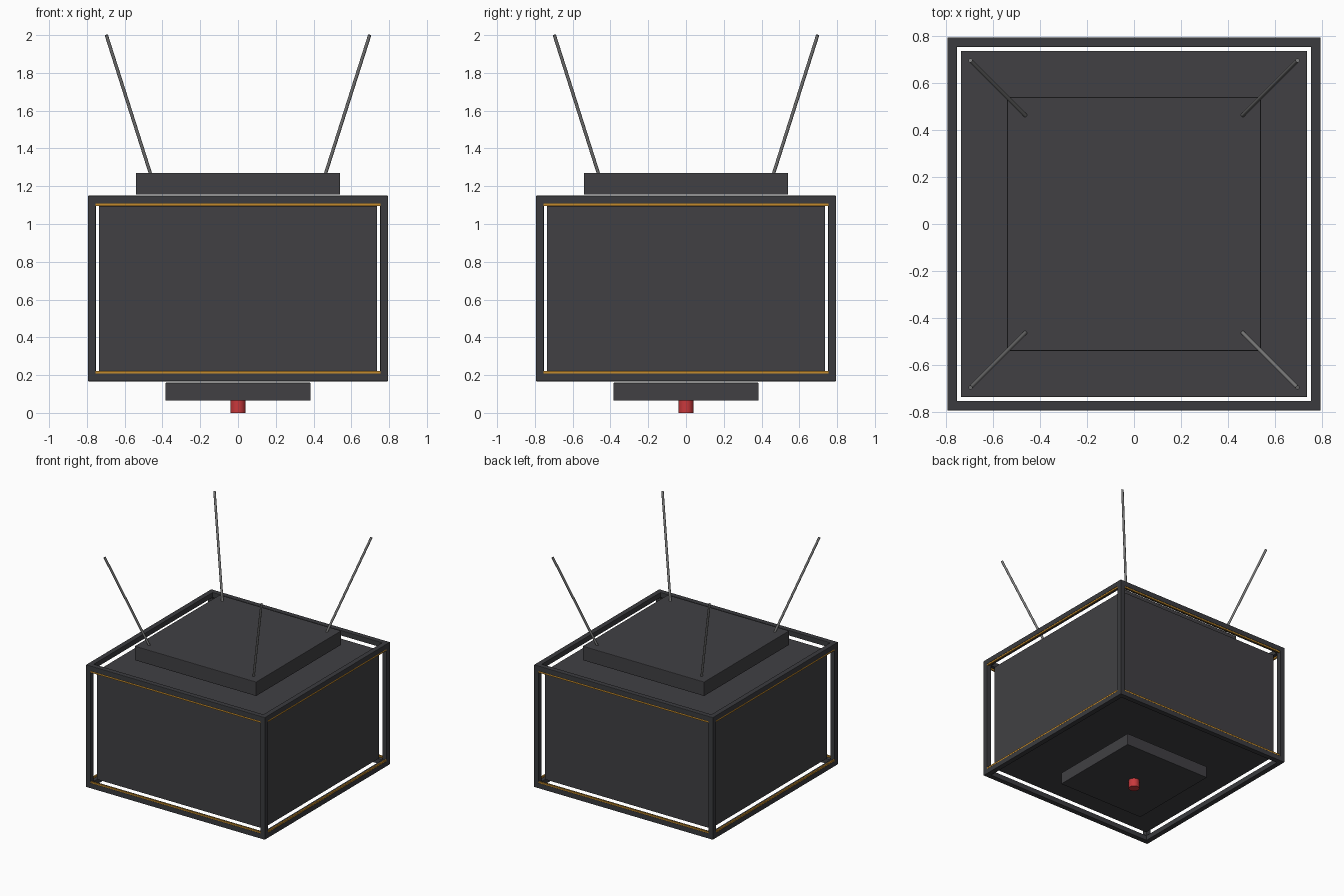
import bpy, math
from mathutils import Vector, Matrix

if "Cube" in bpy.data.objects:
    bpy.data.objects.remove(bpy.data.objects["Cube"])


def mat(name, rgb):
    m = bpy.data.materials.new(name)
    m.diffuse_color = (*rgb, 1)
    m.use_nodes = True
    m.node_tree.nodes["Principled BSDF"].inputs["Base Color"].default_value = m.diffuse_color
    return m


BODY = mat("charcoal", (0.052, 0.051, 0.057))
FRAME = mat("dark grey", (0.043, 0.044, 0.049))
AMBER = mat("amber", (0.56, 0.26, 0.025))
STEEL = mat("steel grey", (0.20, 0.20, 0.20))
RED = mat("red", (0.58, 0.04, 0.045))


def box(name, lo, hi, material, bevel=0.004):
    lo, hi = Vector(lo), Vector(hi)
    bpy.ops.mesh.primitive_cube_add(size=1, location=(lo + hi) / 2)
    o = bpy.context.object
    o.name = name
    o.data.transform(Matrix.Diagonal((*(hi - lo), 1)))
    o.data.materials.append(material)
    if bevel:
        b = o.modifiers.new("bevel", 'BEVEL')
        b.width, b.segments = bevel, 2
    return o


def rod(name, a, b, r, material, sides):
    a, b = Vector(a), Vector(b)
    bpy.ops.mesh.primitive_cylinder_add(vertices=sides, radius=r, depth=(b - a).length, location=(a + b) / 2)
    o = bpy.context.object
    o.name = name
    o.rotation_mode = 'QUATERNION'
    o.rotation_quaternion = (b - a).to_track_quat('Z', 'Y')
    o.data.materials.append(material)
    bpy.ops.object.shade_smooth_by_angle(angle=math.radians(40))
    return o


# Main body and the plates above and below it
box("body", (-.737, -.737, .22), (.737, .737, 1.095), BODY)
box("top_plate", (-.54, -.54, 1.156), (.54, .54, 1.27), BODY)
box("bottom_plate", (-.385, -.385, .065), (.385, .385, .16), BODY)

# Open frame: uprights, then rails with light strips on all four sides
R, T, Z0, Z1 = .795, .042, .167, 1.15
for sx in (-1, 1):
    for sy in (-1, 1):
        cx, cy = sx * (R - T / 2), sy * (R - T / 2)
        h = T / 2
        box("frame_upright", (cx - h, cy - h, Z0), (cx + h, cy + h, Z1), FRAME)

for i in range(4):
    turn = Matrix.Rotation(i * math.pi / 2, 4, 'Z')
    parts = []
    for lo in (Z0, Z1 - T):
        parts.append(box("frame_rail", (-R + .001, -R, lo), (R - .001, -R + T, lo + T), FRAME))
    for lo in (Z0 + T, Z1 - T - .012):
        parts.append(box("light_strip", (-.77, -R + .002, lo), (.77, -R + .014, lo + .012), AMBER, 0))
    for o in parts:
        o.matrix_world = turn @ Matrix.Translation(o.location)

# Four splayed aerials
for sx in (-1, 1):
    for sy in (-1, 1):
        rod("aerial", (sx * .463, sy * .463, 1.265), (sx * .697, sy * .697, 2.0), .009, STEEL, 12)

# Red light underneath
rod("under_light", (0, 0, 0), (0, 0, .068), .04, RED, 24)
